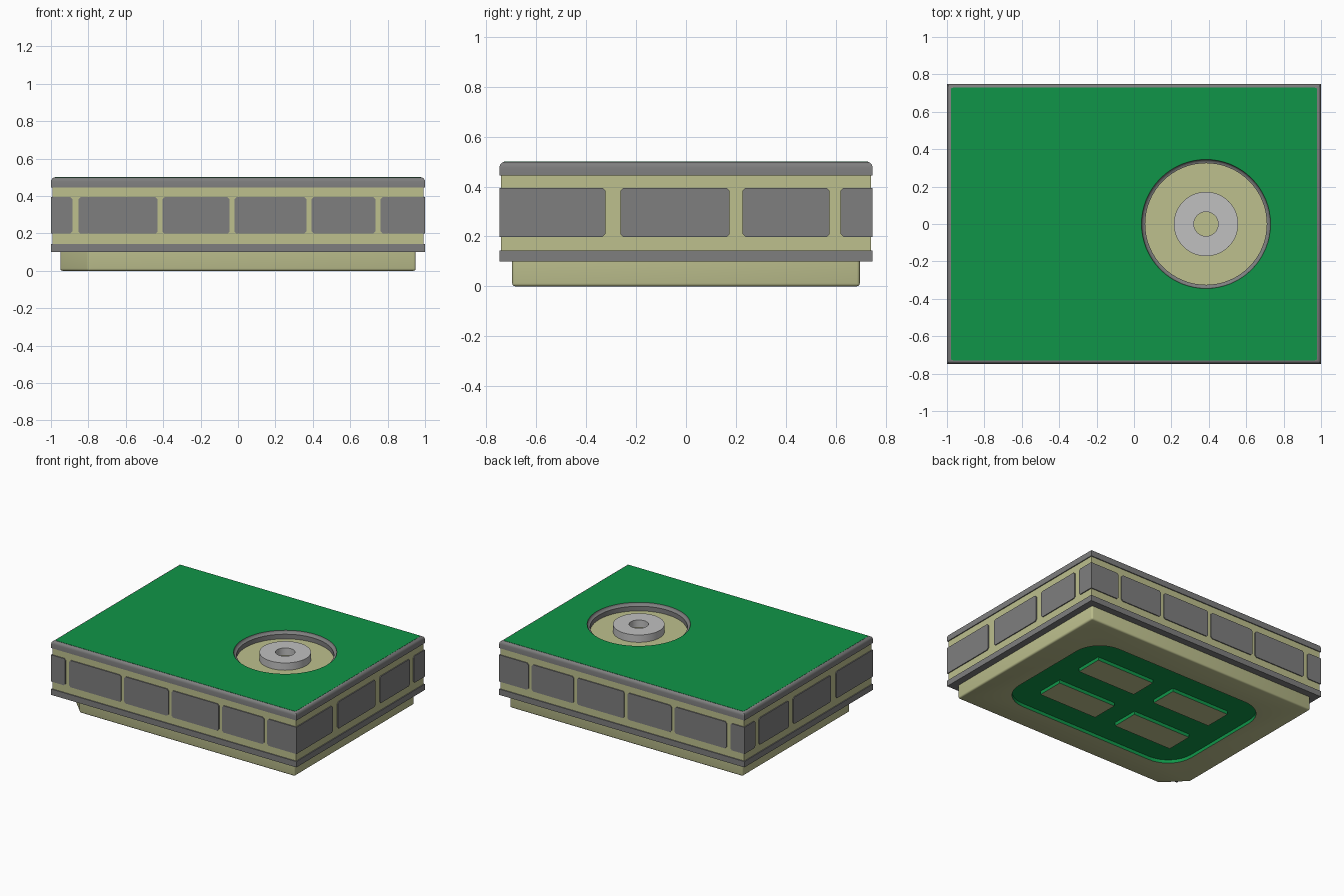
import bpy, bmesh
from math import cos, sin, pi, radians
from mathutils import Matrix, Vector

if "Cube" in bpy.data.objects:
    bpy.data.objects.remove(bpy.data.objects["Cube"], do_unlink=True)


def material(name, rgb):
    m = bpy.data.materials.new(name)
    m.use_nodes = True
    m.diffuse_color = (*rgb, 1)
    m.node_tree.nodes["Principled BSDF"].inputs["Base Color"].default_value = (*rgb, 1)
    return m


GREY = material("mid grey", (0.21, 0.21, 0.21))
CREAM = material("khaki cream", (0.51, 0.525, 0.27))
GREEN = material("green", (0.005, 0.3, 0.065))
LIGHT = material("light grey", (0.53, 0.53, 0.53))


def finish(name, bm, *mats, smooth=False):
    bmesh.ops.recalc_face_normals(bm, faces=bm.faces)
    me = bpy.data.meshes.new(name)
    bm.to_mesh(me)
    bm.free()
    ob = bpy.data.objects.new(name, me)
    bpy.context.collection.objects.link(ob)
    for m in mats:
        me.materials.append(m)
    if smooth:
        activate(ob)
        bpy.ops.object.shade_smooth_by_angle(angle=radians(35))
    return ob


def activate(ob):
    bpy.ops.object.select_all(action="DESELECT")
    ob.select_set(True)
    bpy.context.view_layer.objects.active = ob


def prism(points, z0, z1):
    """Extrude a flat outline from z0 to z1."""
    bm = bmesh.new()
    face = bm.faces.new([bm.verts.new((x, y, z0)) for x, y in points])
    new = bmesh.ops.extrude_face_region(bm, geom=[face])["geom"]
    for v in new:
        if isinstance(v, bmesh.types.BMVert):
            v.co.z = z1
    bmesh.ops.recalc_face_normals(bm, faces=bm.faces)
    return bm


def rect(x, y):
    return [(-x, -y), (x, -y), (x, y), (-x, y)]


def round_rect(x, y, r, steps=8):
    pts = []
    for q, (sx, sy) in enumerate([(1, 1), (-1, 1), (-1, -1), (1, -1)]):
        for i in range(steps + 1):
            a = (q + i / steps) * pi / 2
            pts.append((sx * (x - r) + r * cos(a), sy * (y - r) + r * sin(a)))
    return pts


def circle(cx, r, n=64):
    return [(cx + r * cos(2 * pi * i / n), r * sin(2 * pi * i / n)) for i in range(n)]


def bevel(bm, rule, width, segments):
    edges = [e for e in bm.edges if rule(e.verts[0].co, e.verts[1].co)]
    bmesh.ops.bevel(bm, geom=edges, offset=width, segments=segments,
                    profile=0.5, affect="EDGES")


def cut(ob, cutter_bm):
    """Subtract a shape from an object and discard the cutter."""
    cutter = finish("cutter", cutter_bm)
    cutter.hide_render = True
    mod = ob.modifiers.new("cut", "BOOLEAN")
    mod.operation, mod.solver, mod.object = "DIFFERENCE", "EXACT", cutter
    activate(ob)
    bpy.ops.object.modifier_apply(modifier=mod.name)
    bpy.data.objects.remove(cutter, do_unlink=True)


def lathe(name, profile, mat, cx, closed=False, n=64):
    bm = bmesh.new()
    rings = [[bm.verts.new((x, y, z)) for x, y in circle(cx, r, n)] for r, z in profile]
    pairs = list(zip(rings, rings[1:])) + ([(rings[-1], rings[0])] if closed else [])
    for a, b in pairs:
        for i in range(n):
            j = (i + 1) % n
            bm.faces.new((a[i], a[j], b[j], b[i]))
    if not closed:
        bm.faces.new(rings[-1])
    ob = finish(name, bm, mat, smooth=True)
    return ob


HX, HY, DIAL_X, WELL_R = 1.0, 0.748, 0.385, 0.345
FLOOR, TOP = 0.44, 0.5

# Cream core and grey lower rim
finish("body_core", prism(rect(HX - 0.007, HY - 0.007), 0.12, 0.435), CREAM)
finish("core_upper_band", prism(rect(HX - 0.007, HY - 0.007), 0.395, 0.446), CREAM)
finish("lower_rim", prism(rect(HX, HY), 0.1, 0.143), GREY)

# Grey cap with rounded top edge, opened for the dial well
bm = prism(rect(HX, HY), 0.445, TOP - 0.001)
bevel(bm, lambda a, b: a.z > 0.49 and b.z > 0.49, 0.022, 4)
cap = finish("top_cap", bm, GREY)
cut(cap, prism(circle(DIAL_X, WELL_R), 0.4, 0.6))
activate(cap)
bpy.ops.object.shade_smooth_by_angle(angle=radians(35))

# Green top sheet
sheet = finish("top_sheet", prism(round_rect(0.979, 0.729, 0.012, 3), TOP - 0.004, TOP), GREEN)
cut(sheet, prism(circle(DIAL_X, WELL_R), 0.4, 0.6))

# Dial well with rounded lip, and the raised ring inside it
lip = [(WELL_R - 0.02 * (1 - cos(a)), TOP - 0.02 * sin(a))
       for a in [i * pi / 8 for i in range(5)]]
well = lathe("dial_well", lip + [(WELL_R - 0.02, FLOOR)], GREY, DIAL_X)
well.data.flip_normals() if well.data.polygons[-1].normal.z < 0 else None
lathe("dial_ring", [(0.065, FLOOR), (0.172, FLOOR), (0.172, TOP), (0.065, TOP)],
      LIGHT, DIAL_X, closed=True)


# Proud side panels with clipped corners, on all four sides
def panel(name, a, b, half, depth, angle):
    z0, z1, c = 0.198, 0.395, 0.012
    ca = 0 if a <= -half else c
    cb = 0 if b >= half else c
    outline = [(a + ca, z0), (b - cb, z0), (b, z0 + cb), (b, z1 - cb),
               (b - cb, z1), (a + ca, z1), (a, z1 - ca), (a, z0 + ca)]
    outline = list(dict.fromkeys(outline))
    bm = prism(outline, 0, 0.03)
    # Stand the outline upright, with its outer face at -depth
    stand = Matrix.Translation((0, -depth + 0.03, 0)) @ Matrix.Rotation(pi / 2, 4, "X")
    bm.transform(Matrix.Rotation(angle, 4, "Z") @ stand)
    finish(name, bm, GREY)


LONG_GAPS = [(-0.885, -0.853), (-0.43, -0.404), (-0.045, -0.019), (0.366, 0.393), (0.735, 0.762)]
SHORT_GAPS = [(-0.323, -0.263), (0.175, 0.227), (0.576, 0.62)]


def panel_row(side, gaps, half, depth, angle):
    starts = [-half] + [g[1] for g in gaps]
    ends = [g[0] for g in gaps] + [half]
    for i, (a, b) in enumerate(zip(starts, ends)):
        panel(f"{side}_panel_{i + 1}", a, b, half, depth, angle)


def mirrored(gaps):
    return [(-b, -a) for a, b in reversed(gaps)]


panel_row("front", LONG_GAPS, HX, HY, 0)
panel_row("back", mirrored(LONG_GAPS), HX, HY, pi)
panel_row("left", SHORT_GAPS, HY, HX, pi / 2)
panel_row("right", mirrored(SHORT_GAPS), HY, HX, -pi / 2)

# Plinth with one clipped corner and a green recess underneath
PX, PY, CLIP, RECESS = 0.95, 0.697, 0.15, 0.025
bm = prism([(-PX + CLIP, -PY), (PX, -PY), (PX, PY), (-PX, PY), (-PX, -PY + CLIP)], 0, 0.11)
bevel(bm, lambda a, b: min(a.z, b.z) < 0.01, 0.012, 3)
plinth = finish("plinth", bm, CREAM, GREEN)
cut(plinth, prism(round_rect(0.75, 0.5, 0.2), -0.1, RECESS))
for p in plinth.data.polygons:
    c = p.center
    inside = abs(c.x) < 0.76 and abs(c.y) < 0.51
    p.material_index = int(inside and 0.002 < c.z < RECESS + 0.002)
activate(plinth)
bpy.ops.object.shade_smooth_by_angle(angle=radians(35))

# Four pads in the recess: cream faces, green sides
for sx in (-1, 1):
    for sy in (-1, 1):
        bm = prism(rect(0.238, 0.1), 0, RECESS + 0.005)
        bm.transform(Matrix.Translation(Vector((sx * 0.325, sy * 0.2, 0))))
        for f in bm.faces:
            f.material_index = int(abs(f.normal.z) < 0.5)
        side = ("left" if sx > 0 else "right") + ("_back" if sy > 0 else "_front")
        finish(f"base_pad_{side}", bm, CREAM, GREEN)
